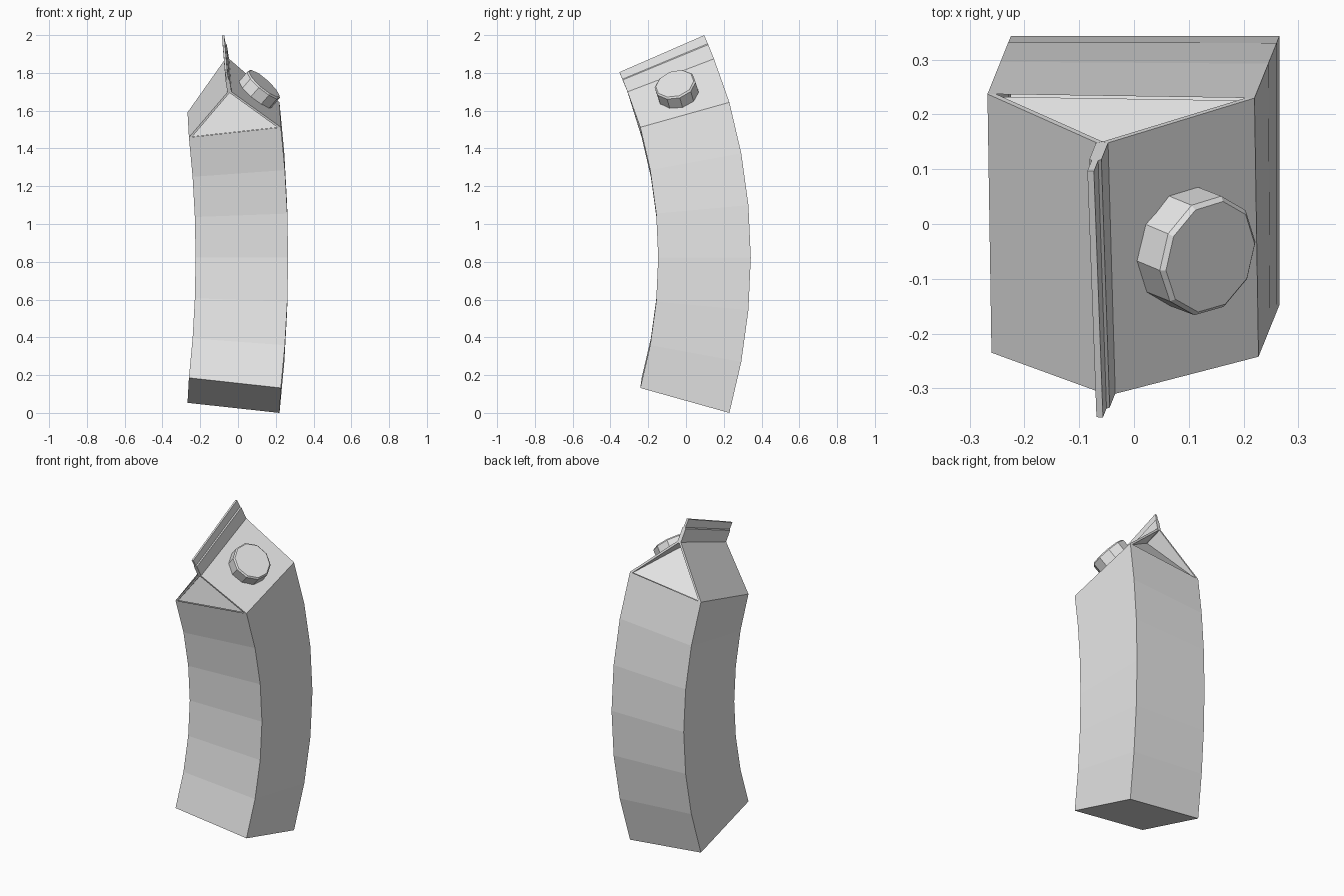
import bpy, bmesh
from math import sin, cos, pi, radians
from mathutils import Vector

cube = bpy.data.objects.get("Cube")
if cube:
    bpy.data.objects.remove(cube, do_unlink=True)

# Carton measurements; heights are measured along the bent centre line
HALF = 0.245         # half width of the square body
SHOULDER = 0.74      # body runs from -SHOULDER to SHOULDER
RIDGE = 0.99         # bottom of the sealed fin
NOTCH = 1.07         # step in the fin
TOP = 1.115          # top of the fin
RECESS = 0.11        # how far the gable ends fold in
RADIUS = 2.508       # bend radius
CENTRE = Vector((0.0205, 0.098, 0.822))
BULGE = Vector((sin(radians(22)), cos(radians(22)), 0))
ACROSS = Vector((BULGE.y, -BULGE.x, 0))
UP = Vector((0, 0, 1))

paper = bpy.data.materials.new("pale_grey")
paper.use_nodes = True
paper.diffuse_color = (0.8, 0.8, 0.8, 1)
paper.node_tree.nodes["Principled BSDF"].inputs["Base Color"].default_value = (0.8, 0.8, 0.8, 1)


def bend(p):
    """Carry a point of the straight carton onto the bent one."""
    p = Vector(p)
    angle = p.z / RADIUS
    reach = RADIUS + p.dot(BULGE)
    return (CENTRE + ACROSS * p.dot(ACROSS)
            + BULGE * (reach * cos(angle) - RADIUS) + UP * (reach * sin(angle)))


def finish(bm, name):
    mesh = bpy.data.meshes.new(name)
    bm.to_mesh(mesh)
    bm.free()
    mesh.materials.append(paper)
    obj = bpy.data.objects.new(name, mesh)
    bpy.context.collection.objects.link(obj)
    return obj


def loft(name, rings, cap_end=True):
    """Join matching rings of points into a bent skin."""
    bm = bmesh.new()
    loops = [[bm.verts.new(bend(p)) for p in ring] for ring in rings]
    n = len(loops[0])
    for a, b in zip(loops, loops[1:]):
        for i in range(n):
            j = (i + 1) % n
            bm.faces.new((a[i], a[j], b[j], b[i]))
    bm.faces.new(loops[0][::-1])
    if cap_end:
        bm.faces.new(loops[-1])
    bmesh.ops.recalc_face_normals(bm, faces=bm.faces)
    return finish(bm, name)


def extrude_along_y(name, profile):
    return loft(name, [[(x, y, h) for x, h in profile] for y in (-HALF, HALF)])


# Square body in six bent bands
square = [(-HALF, -HALF), (HALF, -HALF), (HALF, HALF), (-HALF, HALF)]
bands = 6
loft("carton_body",
     [[(x, y, SHOULDER * (2 * k / bands - 1)) for x, y in square] for k in range(bands + 1)],
     cap_end=False)

# Sloping roof panels
for name, side in (("left_roof_panel", 1), ("right_roof_panel", -1)):
    extrude_along_y(name, [(side * HALF, SHOULDER), (side * 0.01, RIDGE),
                           (0, RIDGE - 0.006), (side * (HALF - 0.016), SHOULDER)])

# Folded-in gable ends
for name, side in (("front_gable_end", -1), ("back_gable_end", 1)):
    bm = bmesh.new()
    edge = HALF - 0.005
    points = [(side * edge, side * edge, SHOULDER), (-side * edge, side * edge, SHOULDER),
              (0, side * (HALF - RECESS), RIDGE - 0.01)]
    bm.faces.new([bm.verts.new(bend(p)) for p in points])
    finish(bm, name)

# Sealed fin with a thinner crimped strip at the top
half_fin = [(0.011, RIDGE - 0.008), (0.011, NOTCH - 0.006), (0.006, NOTCH), (0.006, TOP)]
extrude_along_y("top_fin", half_fin + [(-x, h) for x, h in reversed(half_fin)])

# Ten-sided screw cap standing on the left roof panel
slope = Vector((0.01 - HALF, 0, RIDGE - SHOULDER)).normalized()
normal = Vector((slope.z, 0, -slope.x))
seat = Vector(((HALF + 0.01) / 2, 0, (SHOULDER + RIDGE) / 2))


def cap_ring(radius, height, sides=10):
    return [seat + normal * height
            + slope * (radius * cos(2 * pi * i / sides))
            + Vector((0, radius * sin(2 * pi * i / sides), 0)) for i in range(sides)]


loft("screw_cap", [cap_ring(0.112, -0.005), cap_ring(0.112, 0.068), cap_ring(0.104, 0.076)])
